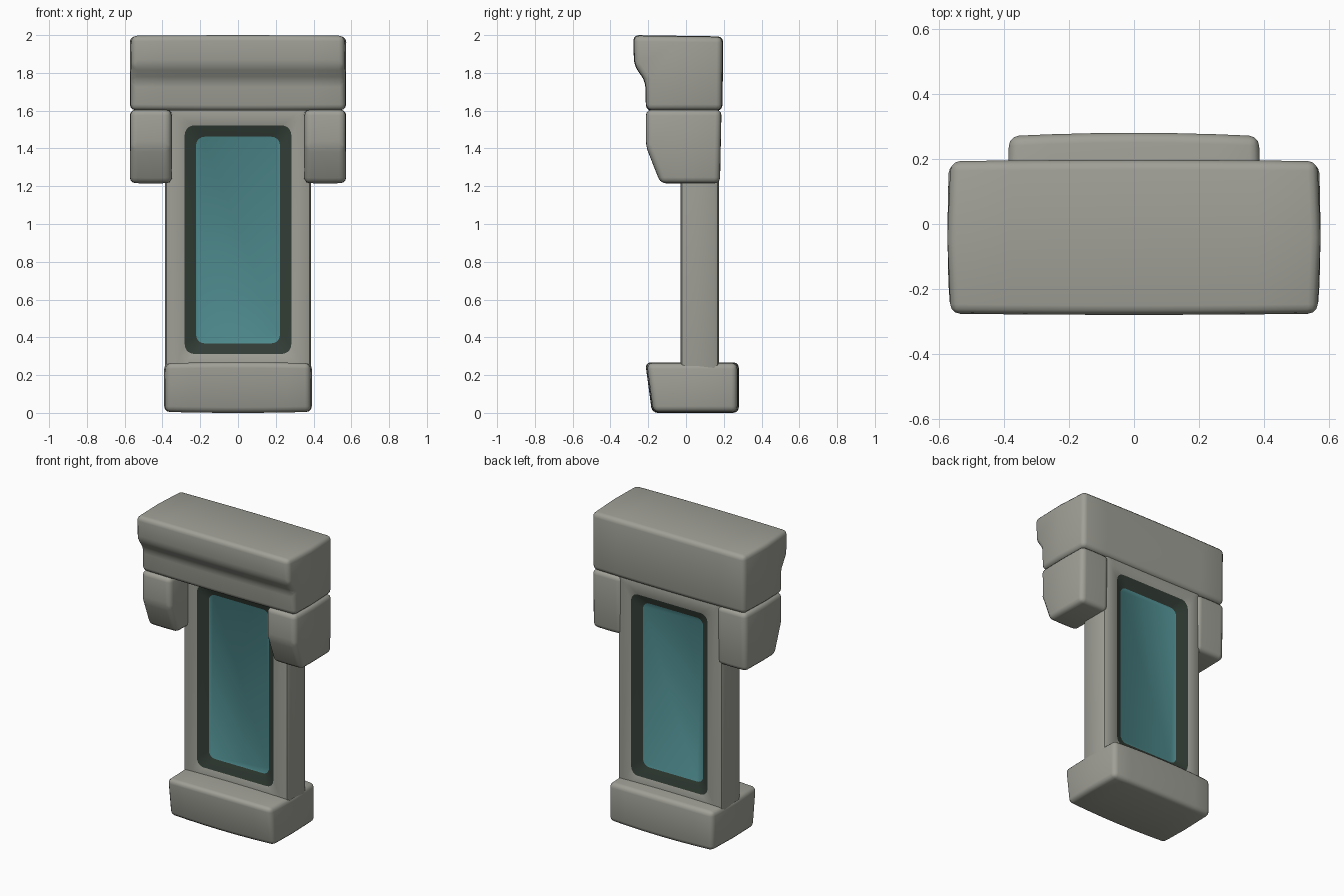
import bpy, bmesh, math
from mathutils import Vector

if "Cube" in bpy.data.objects:
    bpy.data.objects.remove(bpy.data.objects["Cube"])


def material(name, rgb):
    m = bpy.data.materials.new(name)
    m.diffuse_color = (*rgb, 1)
    m.use_nodes = True
    m.node_tree.nodes["Principled BSDF"].inputs["Base Color"].default_value = m.diffuse_color
    return m


STONE = material("warm grey stone", (0.35, 0.35, 0.31))
DARK = material("dark green recess", (0.032, 0.046, 0.036))
TEAL = material("teal panel", (0.078, 0.262, 0.275))


def finish(bm, name, mats):
    bmesh.ops.recalc_face_normals(bm, faces=bm.faces[:])
    me = bpy.data.meshes.new(name)
    bm.to_mesh(me)
    bm.free()
    for m in mats:
        me.materials.append(m)
    ob = bpy.data.objects.new(name, me)
    bpy.context.collection.objects.link(ob)
    bpy.ops.object.select_all(action='DESELECT')
    ob.select_set(True)
    bpy.context.view_layer.objects.active = ob
    bpy.ops.object.shade_smooth_by_angle(angle=math.radians(35))
    return ob


def stone_block(name, profile, cx, hw, taper=0.025, bulge=0.01, bevel=0.03):
    """Side profile (y, z) swept along x, slightly swollen, with rounded edges."""
    bm = bmesh.new()
    ys, zs = [p[0] for p in profile], [p[1] for p in profile]
    my, mz = (min(ys) + max(ys)) / 2, (min(zs) + max(zs)) / 2
    hy = (max(ys) - min(ys)) / 2
    rings = []
    for t in (-1, -0.67, -0.33, 0, 0.33, 0.67, 1):
        s = 1 - taper * t * t
        rings.append([bm.verts.new((cx + t * (hw - bulge), my + (y - my) * s, mz + (z - mz) * s))
                      for y, z in profile])
    n = len(profile)
    for a, b in zip(rings, rings[1:]):
        for i in range(n):
            bm.faces.new((a[i], a[(i + 1) % n], b[(i + 1) % n], b[i]))
    bm.faces.new(rings[0])
    bm.faces.new(rings[-1])
    bmesh.ops.bisect_plane(bm, geom=bm.verts[:] + bm.edges[:] + bm.faces[:],
                           plane_co=Vector((0, my, 0)), plane_no=Vector((0, 1, 0)))
    for v in bm.verts:
        d = v.co.x - cx
        if abs(d) > hw - bulge - 0.001:
            v.co.x += math.copysign(bulge * max(0, 1 - ((v.co.y - my) / hy) ** 2), d)
    bmesh.ops.recalc_face_normals(bm, faces=bm.faces[:])
    sharp = [e for e in bm.edges if e.calc_face_angle(0) > math.radians(17)]
    bmesh.ops.bevel(bm, geom=sharp, offset=bevel, offset_type='OFFSET', segments=3,
                    profile=0.5, affect='EDGES', clamp_overlap=True)
    return finish(bm, name, [STONE])


# Overhanging top block with a stepped front
stone_block("top_lintel", [(-0.28, 2.0), (0.197, 1.993), (0.193, 1.6), (-0.212, 1.6),
                           (-0.216, 1.755), (-0.275, 1.84)], 0, 0.573, 0.015)

# Side brackets under the top block
for side, label in ((-1, "left"), (1, "right")):
    stone_block(label + "_bracket", [(-0.212, 1.606), (0.188, 1.606), (0.18, 1.215),
                                     (-0.135, 1.215), (-0.212, 1.41)],
                side * 0.461, 0.112, 0.01, 0.004)

# Foot block
stone_block("base_block", [(-0.216, 0.268), (0.28, 0.268), (0.28, 0.0), (-0.18, 0.0)],
            0, 0.391, 0.04, 0.008)


def rounded_rect(bm, hw, z0, z1, r, y, steps=5):
    ring = []
    for k, (sx, cz) in enumerate(((1, z1 - r), (-1, z1 - r), (-1, z0 + r), (1, z0 + r))):
        for i in range(steps + 1):
            a = math.radians(90 * (k + i / steps))
            ring.append(bm.verts.new((sx * (hw - r) + r * math.cos(a), y, cz + r * math.sin(a))))
    return ring


# Upright slab: rings run from the front panel, around the outside, to the back panel
bm = bmesh.new()
half = [(0.222, 0.368, 1.462, 0.045, 0.063),   # panel edge
        (0.282, 0.312, 1.522, 0.05, 0.103),    # opening edge
        (0.358, 0.20, 1.61, 0.006, 0.103),     # flat frame
        (0.378, 0.18, 1.63, 0.006, 0.095),     # rounded corner
        (0.386, 0.17, 1.64, 0.006, 0.076)]
MID = 0.073
rows = [(w, a, b, r, MID - d) for w, a, b, r, d in half]
rows += [(w, a, b, r, MID + d) for w, a, b, r, d in reversed(half)]
rings = [rounded_rect(bm, *row) for row in rows]
for k, (a, b) in enumerate(zip(rings, rings[1:])):
    for i in range(len(a)):
        j = (i + 1) % len(a)
        f = bm.faces.new((a[i], a[j], b[j], b[i]))
        f.material_index = 1 if k in (0, len(rings) - 2) else 0
for ring in (rings[0], rings[-1]):
    bm.faces.new(ring).material_index = 2
finish(bm, "upright_frame_with_panel", [STONE, DARK, TEAL])
